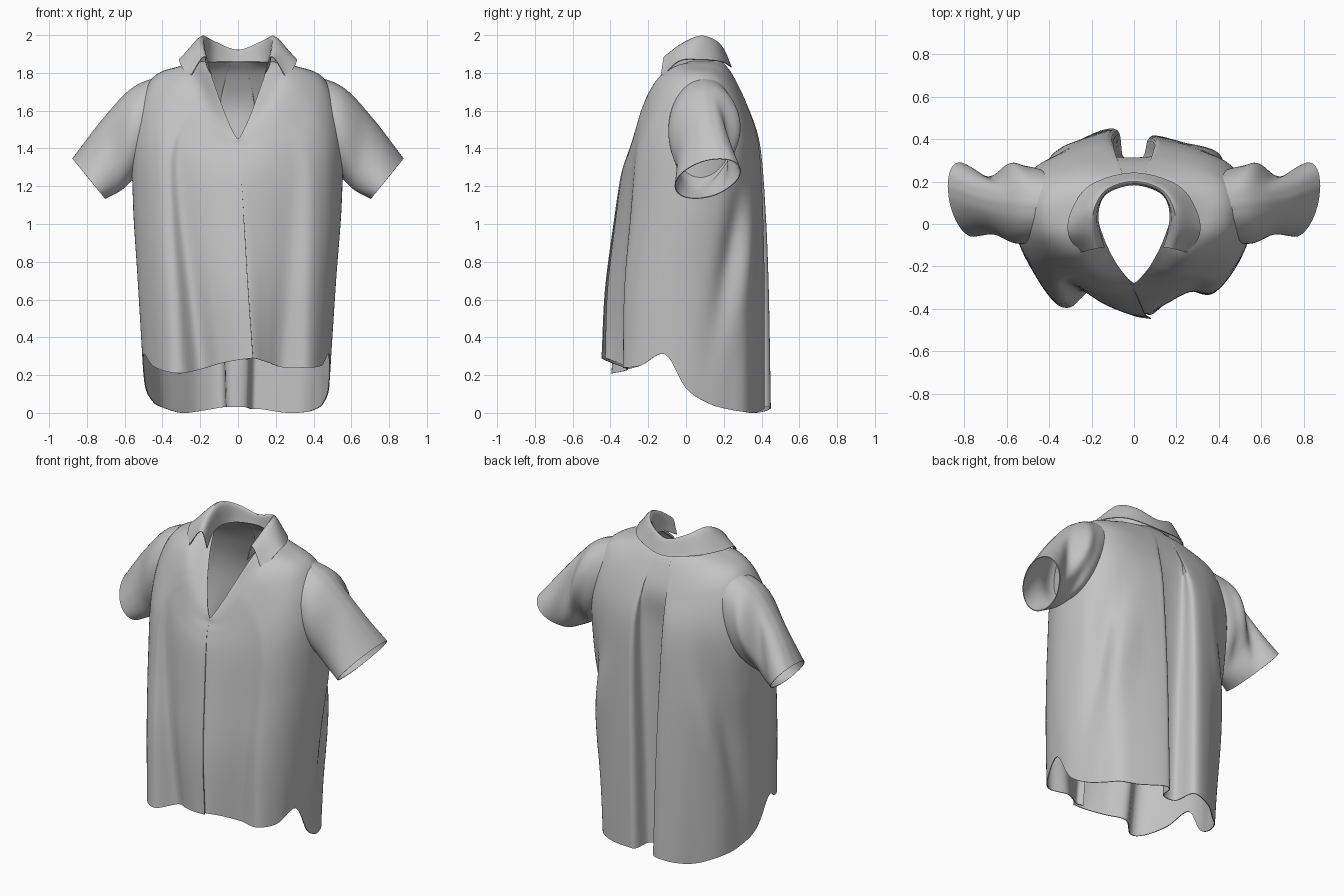
import bpy
import math
from mathutils import Vector

if "Cube" in bpy.data.objects:
    bpy.data.objects.remove(bpy.data.objects["Cube"], do_unlink=True)

cloth = bpy.data.materials.new("grey cloth")
cloth.use_nodes = True
cloth.diffuse_color = (0.55, 0.55, 0.55, 1)
shader = cloth.node_tree.nodes["Principled BSDF"]
shader.inputs["Base Color"].default_value = cloth.diffuse_color
shader.inputs["Roughness"].default_value = 0.9


def spline(points, steps):
    """Smooth path through the given points."""
    pts = [Vector(p) for p in points]
    pts = [2 * pts[0] - pts[1]] + pts + [2 * pts[-1] - pts[-2]]
    path = []
    for a, b, c, d in zip(pts, pts[1:], pts[2:], pts[3:]):
        for i in range(steps):
            t = i / steps
            path.append(b + (c - a) * t / 2
                        + (a - b * 2.5 + c * 2 - d / 2) * t ** 2
                        + (d - a + (b - c) * 3) / 2 * t ** 3)
    return path + [pts[-2]]


def refine(grid, steps_along, steps_across):
    """Smooth a grid of control points both ways."""
    rows = [spline(row, steps_along) for row in grid]
    return [spline(column, steps_across) for column in zip(*rows)]


def make_sheet(name, grid, keep=lambda centre: True):
    """Cloth sheet from a grid of points, with a thin hem thickness."""
    width = len(grid[0])
    verts = [p for row in grid for p in row]
    faces = []
    for r in range(len(grid) - 1):
        for c in range(width - 1):
            k = r * width + c
            face = (k, k + 1, k + width + 1, k + width)
            if keep(sum((verts[i] for i in face), Vector()) / len(face)):
                faces.append(face)
    mesh = bpy.data.meshes.new(name)
    mesh.from_pydata(verts, [], faces)
    mesh.materials.append(cloth)
    obj = bpy.data.objects.new(name, mesh)
    bpy.context.collection.objects.link(obj)
    bpy.ops.object.select_all(action='DESELECT')
    bpy.context.view_layer.objects.active = obj
    obj.select_set(True)
    bpy.ops.object.mode_set(mode='EDIT')
    bpy.ops.mesh.select_all(action='SELECT')
    bpy.ops.mesh.remove_doubles(threshold=0.0005)
    bpy.ops.mesh.normals_make_consistent(inside=False)
    bpy.ops.object.mode_set(mode='OBJECT')
    solid = obj.modifiers.new("thickness", 'SOLIDIFY')
    solid.thickness = 0.005
    solid.offset = 0
    bpy.ops.object.modifier_apply(modifier=solid.name)
    bpy.ops.object.shade_smooth_by_angle(angle=math.radians(50))


def spow(value, power):
    return math.copysign(abs(value) ** power, value)


def bump(value, centre, width):
    return math.exp(-((value - centre) / width) ** 2)


# Hem line, from the front opening round the left side, the back pleat and the right side
hem = [(.04, -.405, .28), (.08, -.425, .29), (.15, -.37, .27), (.24, -.31, .24), (.36, -.33, .24),
       (.44, -.24, .25), (.48, -.11, .31), (.48, 0, .13), (.45, .12, .05), (.41, .22, .02),
       (.36, .31, .005), (.26, .36, 0), (.12, .41, .02), (.07, .4, .02), (.04, .31, .03),
       (-.05, .31, .03), (-.08, .44, .03), (-.2, .42, .01), (-.3, .34, 0), (-.4, .24, .03),
       (-.45, .12, .06), (-.49, 0, .14), (-.5, -.11, .31), (-.45, -.24, .25), (-.38, -.36, .22),
       (-.3, -.39, .21), (-.2, -.31, .23), (-.1, -.38, .26), (0, -.43, .28), (.08, -.445, .29)]
pleat = [i for i, h in enumerate(hem) if abs(h[0]) < .06 and h[1] > 0]


def hem_angle(i, point):
    x, y, z = point
    x -= 0.08 * max(0, -y / 0.44) ** 2
    angle = math.atan2(y / 0.43, x / 0.5)
    return angle + math.tau if i > len(hem) / 2 and angle < 0 else angle


def body_ring(half, mid_y, front_y, back_y, front_z, side_z, back_z,
              front_power, drop_power, fold):
    """Ring round the torso; fold mixes in the wavy hem outline."""
    ring = []
    for i, h in enumerate(hem):
        angle = hem_angle(i, h)
        c, s = math.cos(angle), math.sin(angle)
        power = front_power if s < 0 else 0.85
        end_y, end_z = (front_y, front_z) if s < 0 else (back_y, back_z)
        x = half * spow(c, power)
        y = mid_y + (end_y - mid_y) * abs(s) ** power
        z = side_z + (end_z - side_z) * abs(s) ** drop_power
        y += (h[1] - y) * fold
        if i in pleat:
            y = min(y, 0.31)
        ring.append(Vector((x + (h[0] - x) * fold, y, z)))
    return ring


# Torso: neckline with a V front, yoke, shoulders, chest, waist, skirt, hem
rings = [
    body_ring(.17, .03, -.28, .19, 1.45, 1.86, 1.86, 1.5, 2.2, 0),
    body_ring(.3, .04, -.285, .25, 1.42, 1.835, 1.78, .9, 3, 0),
    body_ring(.46, .07, -.3, .32, 1.37, 1.76, 1.62, .85, 2, .05),
    body_ring(.57, .1, -.31, .37, 1.25, 1.5, 1.42, .85, 2, .25),
    body_ring(.6, .1, -.33, .395, 1, 1.12, 1.08, .85, 2, .45),
    body_ring(.595, .08, -.385, .41, .65, .7, .65, .85, 2, .7),
    hem,
]
torso = refine(rings, 6, 9)

# Long valley running down from each armhole, with a rolled fold behind it
for column in torso:
    for p in column:
        side = min(1, max(0, (abs(p.x) - 0.25) / 0.12)) * bump(p.z, .88, .42)
        across = p.y - 0.15 - (p.z - 0.4) * 0.2
        drape = 0.6 * bump(across, .1, .06) - bump(across, 0, .06)
        out = Vector((p.x, p.y - 0.05, 0)).normalized()
        p += out * 0.035 * side * drape


def outside_armhole(p):
    hole = ((p.y - .09) / .12) ** 2 + ((p.z - 1.53) / .13) ** 2
    return abs(p.x) < 0.45 or hole > 1


make_sheet("shirt_body", torso, outside_armhole)

# Sleeves: each ring has a top point, a bottom point and a half width
sleeve_rings = [((.36, .09, 1.795), (.47, .08, 1.32), .16),
                ((.55, .1, 1.725), (.55, .09, 1.245), .185),
                ((.71, .12, 1.56), (.62, .06, 1.18), .135),
                ((.875, .18, 1.345), (.705, .05, 1.135), .16)]


def sleeve(name, side):
    grid = []
    for top, bottom, half in sleeve_rings:
        top, bottom = Vector(top), Vector(bottom)
        ring = []
        for i in range(17):
            angle = math.tau * i / 16
            p = ((top + bottom) / 2 + (top - bottom) / 2 * math.cos(angle)
                 + Vector((0, half, 0)) * math.sin(angle))
            ring.append(Vector((p.x * side, p.y, p.z)))
        grid.append(ring)
    sheet = refine(grid, 4, 9)
    # Creases gathered at the back of the arm
    for column in sheet:
        for p in column:
            back = min(1, max(0, (p.y - .1) / .12)) * bump(abs(p.x), .62, .1)
            p.y += 0.018 * back * math.sin(abs(p.x) * 42 + p.z * 14)
    make_sheet(name, sheet)


sleeve("left_sleeve", 1)
sleeve("right_sleeve", -1)

# Fold-over collar: neck base, top fold and outer edge, from the left point to the back
collar_half = [((.14, -.11, 1.79), (.18, -.115, 1.885), (.26, -.135, 1.765)),
               ((.165, -.02, 1.84), (.195, -.02, 1.955), (.31, -.04, 1.86)),
               ((.165, .08, 1.86), (.185, .08, 1.995), (.29, .07, 1.87)),
               ((.12, .15, 1.86), (.125, .165, 1.965), (.2, .185, 1.86)),
               ((0, .185, 1.86), (0, .2, 1.92), (0, .24, 1.83))]
other_half = [[(-x, y, z) for x, y, z in station] for station in collar_half[-2::-1]]
make_sheet("collar", refine(collar_half + other_half, 6, 6))
